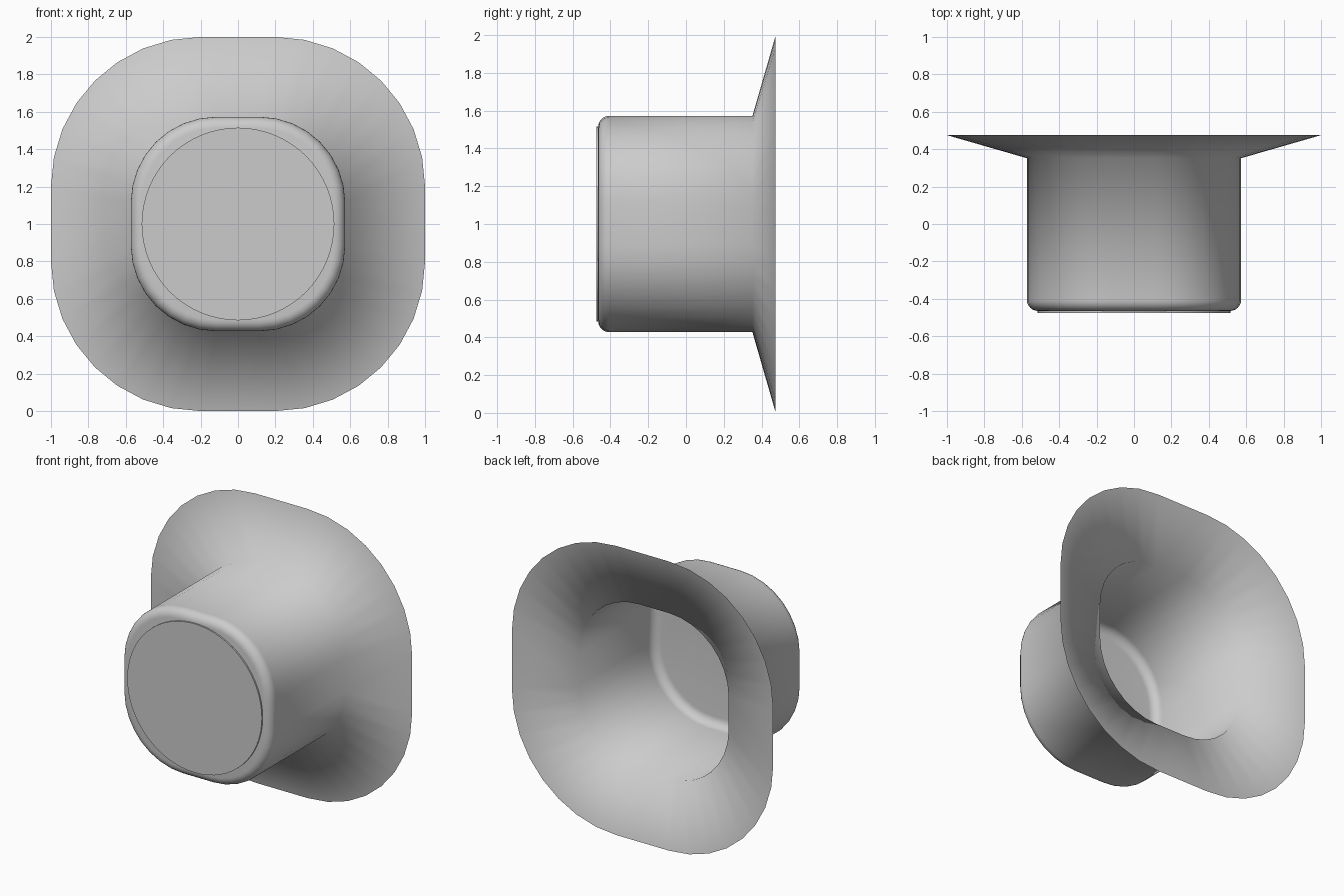
import bpy, bmesh
from math import sin, cos, pi

if "Cube" in bpy.data.objects:
    bpy.data.objects.remove(bpy.data.objects["Cube"])

CZ = 1.0      # height of the centre axis
SEG = 8       # segments per rounded corner


def rounded_square(bm, half, flat, y):
    """Ring of vertices: square of given half width, straight runs of +-flat."""
    r, ring = half - flat, []
    for q, (sx, sz) in enumerate([(1, 1), (-1, 1), (-1, -1), (1, -1)]):
        for i in range(SEG + 1):
            a = (q + i / SEG) * pi / 2
            ring.append(bm.verts.new((sx * flat + r * cos(a), y, CZ + sz * flat + r * sin(a))))
    return ring


def circle(bm, r, y, n=64):
    return [bm.verts.new((r * cos(2 * pi * i / n), y, CZ + r * sin(2 * pi * i / n))) for i in range(n)]


def bridge(bm, a, b):
    n = len(a)
    for i in range(n):
        bm.faces.new((a[i], a[(i + 1) % n], b[(i + 1) % n], b[i])).smooth = True


def finish(bm, name):
    bmesh.ops.recalc_face_normals(bm, faces=bm.faces)
    mesh = bpy.data.meshes.new(name)
    bm.to_mesh(mesh)
    bm.free()
    ob = bpy.data.objects.new(name, mesh)
    bpy.context.collection.objects.link(ob)
    return ob


# Flared housing: front cap, rounded front edge, straight body, sheet flare
HALF, FRONT, FILLET, FLAT = 0.573, -0.465, 0.06, 0.115
profile = []
for i in range(7):
    a = i / 6 * pi / 2
    profile.append((HALF - FILLET * (1 - sin(a)), FLAT, FRONT + FILLET * (1 - cos(a))))
profile += [(HALF, FLAT, 0.352), (1.0, 0.2, 0.475)]

bm = bmesh.new()
rings = [rounded_square(bm, *p) for p in profile]
bm.faces.new(rings[0]).smooth = True
for a, b in zip(rings, rings[1:]):
    bridge(bm, a, b)
finish(bm, "flared_housing")

# Thin round plate on the front
bm = bmesh.new()
rim, face = circle(bm, 0.515, FRONT), circle(bm, 0.515, -0.475)
bridge(bm, rim, face)
bm.faces.new(face)
plate = finish(bm, "front_plate")
bpy.context.view_layer.objects.active = plate
plate.select_set(True)
bpy.ops.object.shade_smooth_by_angle()
